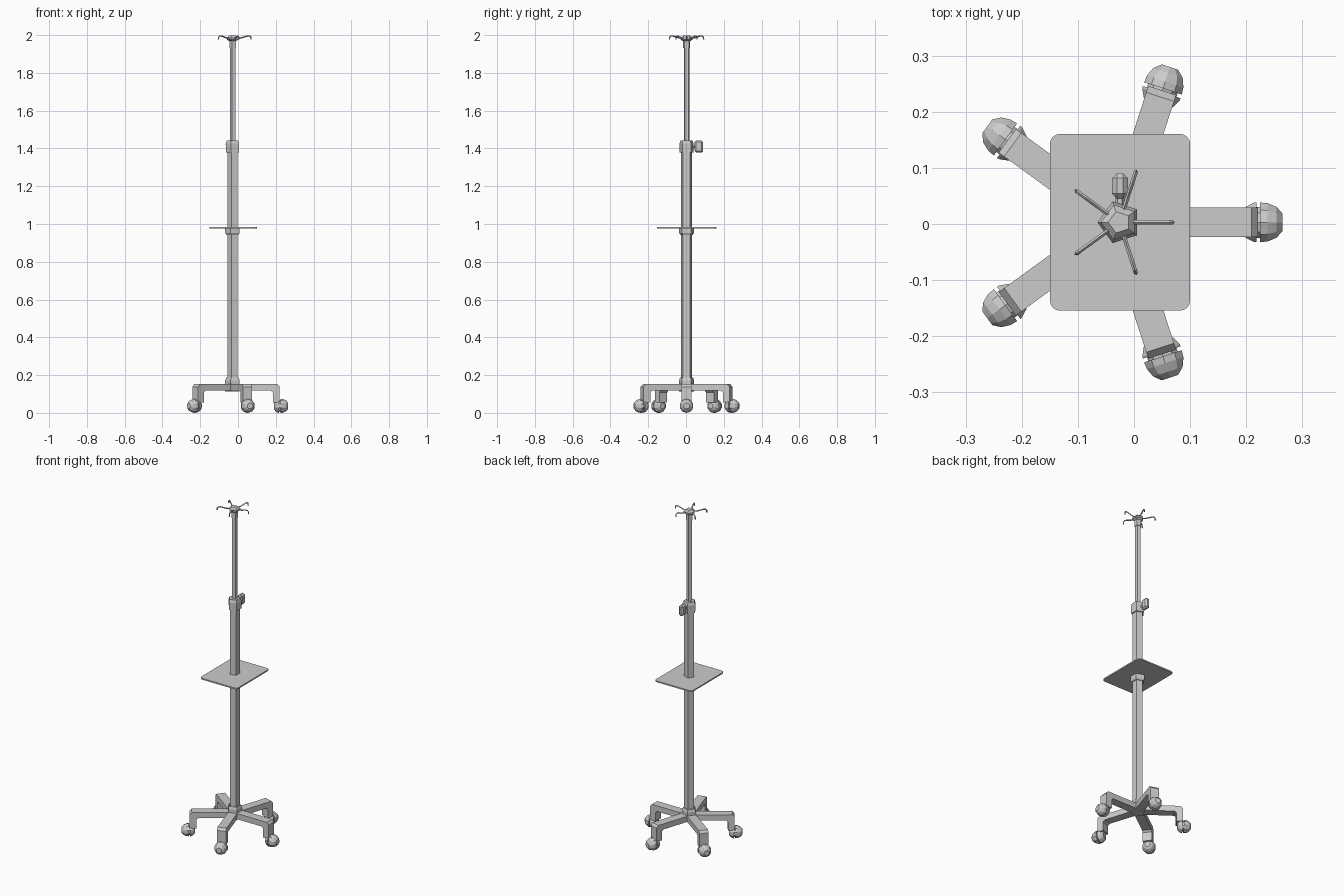
import bpy, bmesh, math
from mathutils import Matrix, Vector

if "Cube" in bpy.data.objects:
    bpy.data.objects.remove(bpy.data.objects["Cube"])

CENTER = Matrix.Translation((-0.026, 0.003, 0))


def spin(i):
    return CENTER @ Matrix.Rotation(math.radians(72 * i), 4, 'Z')


def finish(name, bm, mat):
    bmesh.ops.recalc_face_normals(bm, faces=bm.faces)
    me = bpy.data.meshes.new(name)
    bm.to_mesh(me)
    bm.free()
    ob = bpy.data.objects.new(name, me)
    bpy.context.collection.objects.link(ob)
    ob.matrix_world = mat
    return ob


def lathe(name, profile, n, mat=CENTER, start=math.pi):
    # profile: (radius, height) rings around local z, capped at both ends
    bm = bmesh.new()
    rings = [[bm.verts.new((r * math.cos(start + 2 * math.pi * k / n),
                            r * math.sin(start + 2 * math.pi * k / n), z))
              for k in range(n)] for r, z in profile]
    for a, b in zip(rings, rings[1:]):
        for k in range(n):
            bm.faces.new((a[k], a[(k + 1) % n], b[(k + 1) % n], b[k]))
    bm.faces.new(rings[0][::-1])
    bm.faces.new(rings[-1])
    return finish(name, bm, mat)


def slab(name, outline, width, mat):
    # side outline in (x, z), extruded across y
    bm = bmesh.new()
    f = bm.faces.new([bm.verts.new((x, -width / 2, z)) for x, z in outline])
    ext = bmesh.ops.extrude_face_region(bm, geom=[f])
    bmesh.ops.translate(bm, vec=(0, width, 0),
                        verts=[v for v in ext['geom'] if isinstance(v, bmesh.types.BMVert)])
    return finish(name, bm, mat)


def box(name, size, loc, bevel, segments):
    bm = bmesh.new()
    bmesh.ops.create_cube(bm, size=1)
    bmesh.ops.scale(bm, vec=size, verts=bm.verts)
    ob = finish(name, bm, Matrix.Translation(loc))
    mod = ob.modifiers.new("bevel", 'BEVEL')
    mod.width, mod.segments = bevel, segments
    return ob


# five-sided column parts
lathe("base_hub", [(0.042, 0.113), (0.042, 0.172), (0.036, 0.187)], 5)
lathe("outer_pole", [(0.03, 0.15), (0.03, 1.40)], 5)
lathe("tray_collar", [(0.035, 0.943), (0.042, 0.953), (0.042, 0.977)], 5)
lathe("height_collar", [(0.038, 1.378), (0.039, 1.425), (0.033, 1.442)], 5)
lathe("inner_pole", [(0.0155, 1.40), (0.0155, 1.95)], 5)
lathe("pole_cap", [(0.02, 1.932), (0.02, 1.972)], 5)
lathe("hook_hub", [(0.02, 1.968), (0.033, 1.976), (0.033, 1.985), (0.02, 1.997)], 5)

# tray with rounded corners
tray = box("tray", (0.25, 0.315, 0.008), (-0.025, 0.003, 0.981), 0.018, 4)
tray.modifiers.clear()
bm = bmesh.new()
bm.from_mesh(tray.data)
upright = [e for e in bm.edges if abs(e.verts[0].co.z - e.verts[1].co.z) > 0.001]
bmesh.ops.bevel(bm, geom=upright, offset=0.018, segments=4, profile=0.5, affect='EDGES')
bm.to_mesh(tray.data)
bm.free()

# clamp knob
box("clamp_knob", (0.028, 0.046, 0.064), (-0.025, 0.068, 1.41), 0.009, 1)
lathe("clamp_screw", [(0.008, 0), (0.008, 0.04)], 6,
      Matrix.Translation((-0.025, 0.02, 1.41)) @ Matrix.Rotation(-math.pi / 2, 4, 'X'))

LEG = [(0, 0.118), (0.2, 0.118), (0.21, 0.108), (0.21, 0.055), (0.247, 0.055),
       (0.247, 0.138), (0.235, 0.152), (0, 0.152)]
# twin wheel: (radius, axial position) with a groove between halves
WHEEL = [(0.016, -0.038), (0.029, -0.029), (0.037, -0.014), (0.037, -0.010), (0.029, -0.010),
         (0.029, -0.003), (0.037, -0.003), (0.036, 0.010), (0.029, 0.026), (0.016, 0.037)]
HOOK = [(0.015, 1.984), (0.045, 1.986), (0.075, 1.995), (0.088, 1.995), (0.094, 1.989), (0.095, 1.976)]

for i in range(5):
    slab(f"leg_{i + 1}", LEG, 0.052, spin(i))
    lathe(f"caster_{i + 1}", WHEEL, 10,
          spin(i) @ Matrix.Translation((0.254, 0, 0.037)) @ Matrix.Rotation(math.pi / 2, 4, 'Y'))
    # bent wire hook
    cu = bpy.data.curves.new(f"hook_{i + 1}", 'CURVE')
    cu.dimensions = '3D'
    cu.bevel_depth, cu.bevel_resolution, cu.use_fill_caps = 0.0037, 0, True
    sp = cu.splines.new('POLY')
    sp.points.add(len(HOOK) - 1)
    for p, (r, z) in zip(sp.points, HOOK):
        p.co = (r, 0, z, 1)
    sp.use_smooth = False
    hook = bpy.data.objects.new(f"hook_{i + 1}", cu)
    bpy.context.collection.objects.link(hook)
    hook.matrix_world = spin(i)
